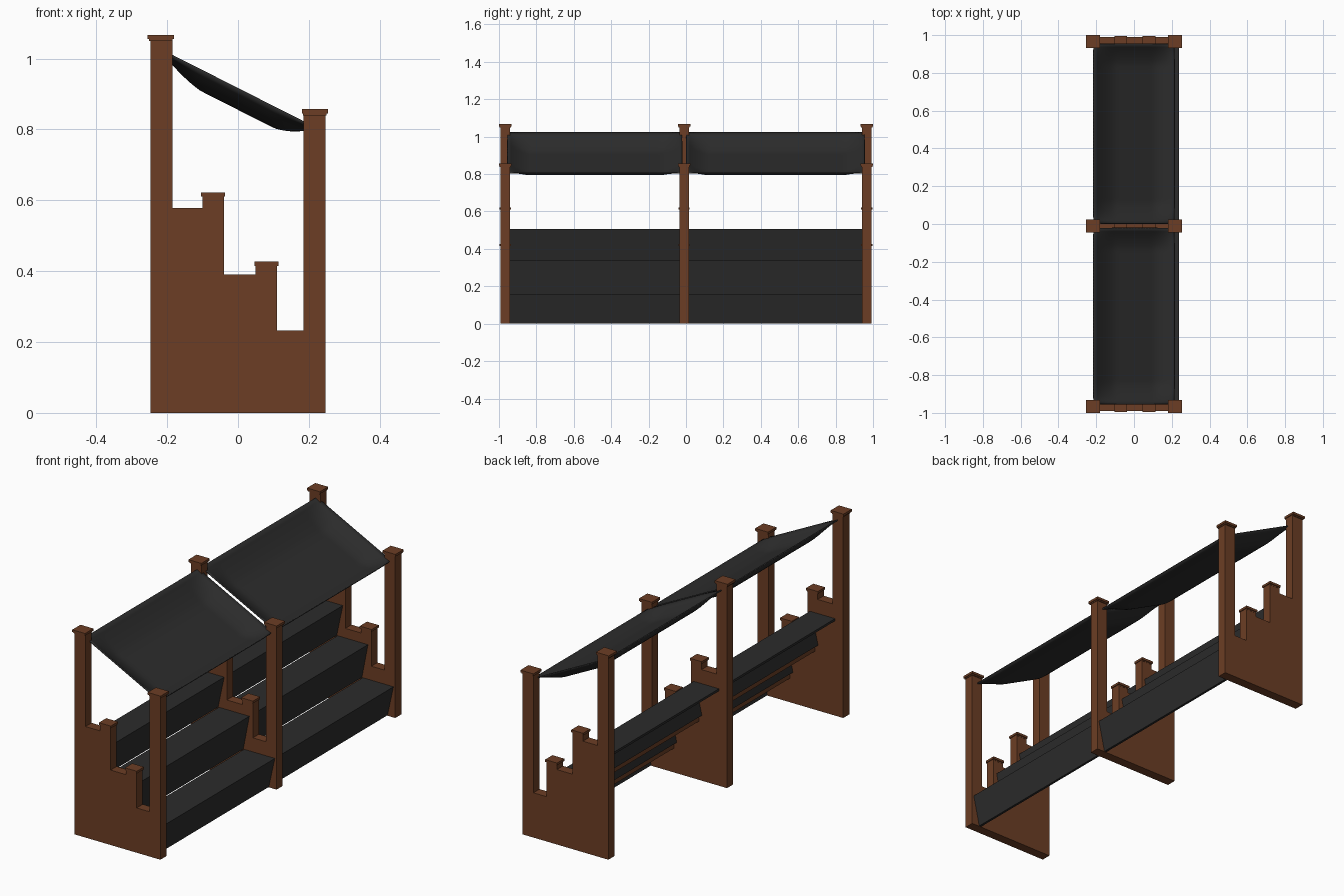
import bpy, bmesh

old = bpy.data.objects.get("Cube")
if old:
    bpy.data.objects.remove(old, do_unlink=True)


def material(name, rgb):
    m = bpy.data.materials.new(name)
    m.use_nodes = True
    m.diffuse_color = (*rgb, 1)
    bsdf = m.node_tree.nodes["Principled BSDF"]
    bsdf.inputs["Base Color"].default_value = (*rgb, 1)
    bsdf.inputs["Roughness"].default_value = 0.8
    return m


WOOD = material("brown wood", (0.15, 0.048, 0.018))
CLOTH = material("charcoal cloth", (0.025, 0.025, 0.025))


def finish(name, bm, mat):
    bmesh.ops.recalc_face_normals(bm, faces=bm.faces)
    mesh = bpy.data.meshes.new(name)
    bm.to_mesh(mesh)
    bm.free()
    mesh.materials.append(mat)
    ob = bpy.data.objects.new(name, mesh)
    bpy.context.collection.objects.link(ob)
    return ob


def extrude_profile(name, points, y0, y1, mat):
    """Extrude an (x, z) outline along y."""
    bm = bmesh.new()
    face = bm.faces.new([bm.verts.new((x, y0, z)) for x, z in points])
    out = bmesh.ops.extrude_face_region(bm, geom=[face])
    verts = [g for g in out["geom"] if isinstance(g, bmesh.types.BMVert)]
    bmesh.ops.translate(bm, verts=verts, vec=(0, y1 - y0, 0))
    return finish(name, bm, mat)


def box(name, x0, x1, y0, y1, z0, z1, mat):
    return extrude_profile(name, [(x0, z0), (x1, z0), (x1, z1), (x0, z1)], y0, y1, mat)


# Stepped frames: panel, posts and stubs in one outline
outline = [(-0.247, 0), (0.247, 0), (0.247, 0.845), (0.185, 0.845), (0.185, 0.233),
           (0.11, 0.233), (0.11, 0.415), (0.05, 0.415), (0.05, 0.39), (-0.04, 0.39),
           (-0.04, 0.61), (-0.10, 0.61), (-0.10, 0.578), (-0.185, 0.578),
           (-0.185, 1.055), (-0.247, 1.055)]
caps = {"back_post_cap": (-0.218, 1.055), "upper_stub_cap": (-0.07, 0.61),
        "lower_stub_cap": (0.08, 0.415), "front_post_cap": (0.217, 0.845)}
frames = {"front": -0.966, "middle": -0.01, "rear": 0.966}
HALF = 0.025

for label, y in frames.items():
    extrude_profile(label + "_frame", outline, y - HALF, y + HALF, WOOD)
    for cap, (x, z) in caps.items():
        post = "post" in cap
        r = 0.037 if post else 0.034
        d = 0.034 if post else 0.03
        box(f"{label}_{cap}", x - r, x + r, y - d, y + d, z, z + 0.012, WOOD)
        box(f"{label}_{cap}_collar", x - r + 0.004, x + r - 0.004,
            y - d + 0.004, y + d - 0.004, z - 0.006, z, WOOD)


# Seats: a tread with a riser leaning in below it
def seat(name, front, back, top, bottom, y0, y1):
    t, lean = 0.012, 0.035
    pts = [(front, top), (back, top), (back, top - t), (front - t, top - t),
           (front - lean - t, bottom), (front - lean, bottom)]
    extrude_profile(name, pts, y0, y1, CLOTH)


# Sagging awning: sloped sheet with a sunken middle
def awning(name, y0, y1):
    nx, ny, margin = 28, 56, 0.11
    x0, x1, z0, z1 = -0.212, 0.215, 1.024, 0.808

    def ramp(d):
        t = min(1, max(0, d / margin))
        return t * (1.6 - 0.6 * t)

    bm = bmesh.new()
    rows = []
    for j in range(ny + 1):
        y = y0 + (y1 - y0) * j / ny
        row = []
        for i in range(nx + 1):
            u = i / nx
            x = x0 + (x1 - x0) * u
            sag = ramp(min(x - x0, x1 - x)) * ramp(min(y - y0, y1 - y))
            row.append(bm.verts.new((x, y, z0 + (z1 - z0) * u - 0.055 * sag)))
        rows.append(row)
    for a, b in zip(rows, rows[1:]):
        for i in range(nx):
            bm.faces.new((a[i], a[i + 1], b[i + 1], b[i]))
    for f in bm.faces:
        f.smooth = True
    ob = finish(name, bm, CLOTH)
    if ob.data.polygons[0].normal.z < 0:
        ob.data.flip_normals()
    mod = ob.modifiers.new("thickness", "SOLIDIFY")
    mod.thickness = 0.006
    mod.offset = -1


# Two bays between the frames
bays = {"front_bay": ("front", "middle"), "rear_bay": ("middle", "rear")}
steps = [("lower", 0.237, 0.06, 0.16, 0.002), ("middle", 0.09, -0.085, 0.34, 0.16),
         ("upper", -0.055, -0.2, 0.505, 0.34)]
for bay, (a, b) in bays.items():
    y0, y1 = frames[a] + HALF, frames[b] - HALF
    for step, front, back, top, bottom in steps:
        seat(f"{bay}_{step}_seat", front, back, top, bottom, y0, y1)
        # Support rail under the rear edge of each covered tread
        if step != "upper":
            box(f"{bay}_{step}_rail", back, back + 0.02, y0, y1, top - 0.035, top - 0.012, WOOD)
    awning(bay + "_awning", y0 - 0.012, y1 + 0.012)
